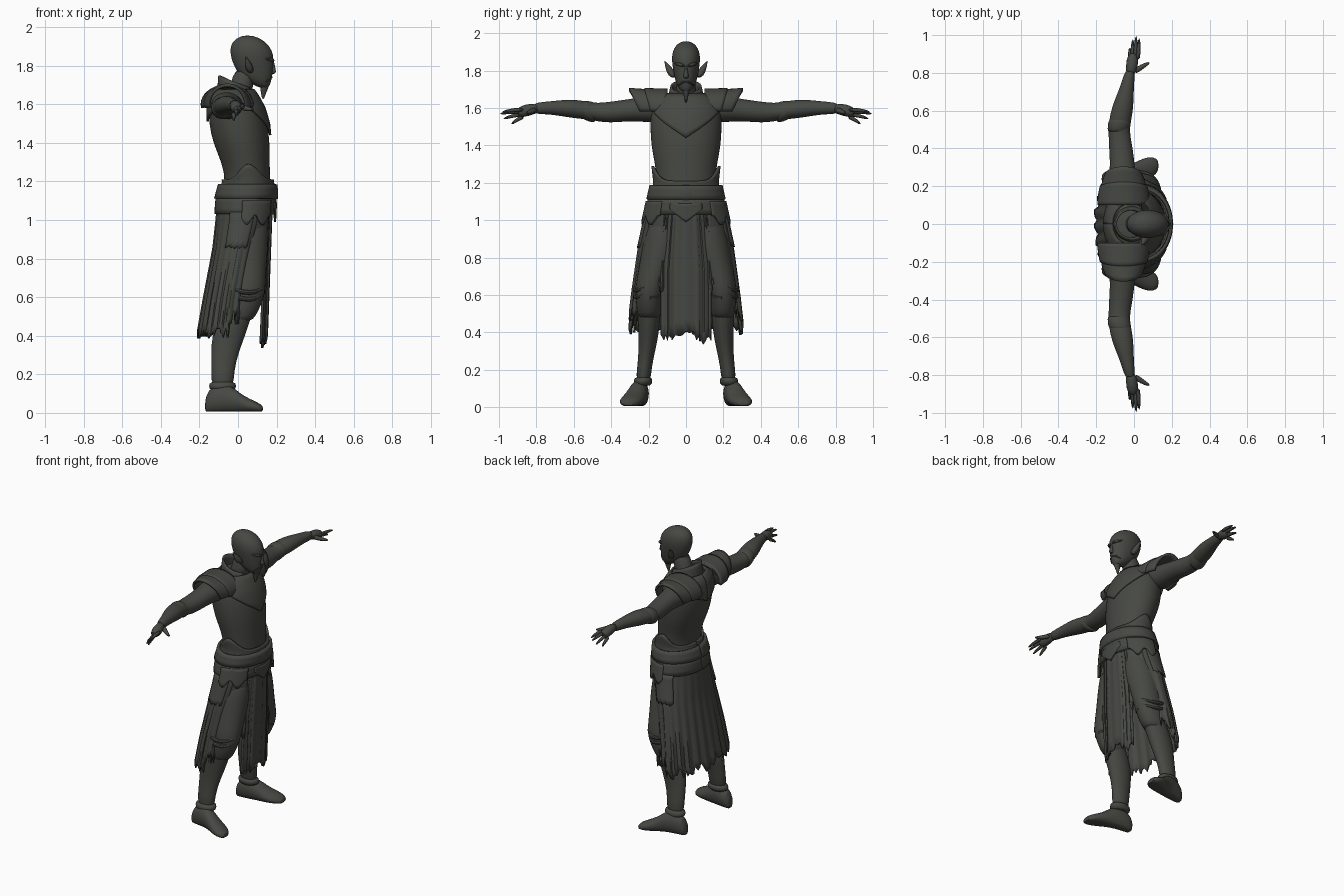
import bpy, bmesh, math, random
from mathutils import Vector

if "Cube" in bpy.data.objects:
    bpy.data.objects.remove(bpy.data.objects["Cube"])

random.seed(4)
TAU = math.tau
mat = bpy.data.materials.new("dark grey cloth")
mat.diffuse_color = (0.062, 0.065, 0.055, 1)
mat.use_nodes = True
mat.node_tree.nodes["Principled BSDF"].inputs["Base Color"].default_value = mat.diffuse_color


def finish(name, bm, mirror=False, thick=0.0, subsurf=0, angle=40):
    bmesh.ops.recalc_face_normals(bm, faces=bm.faces)
    me = bpy.data.meshes.new(name)
    bm.to_mesh(me)
    bm.free()
    me.materials.append(mat)
    ob = bpy.data.objects.new(name, me)
    bpy.context.collection.objects.link(ob)
    bpy.ops.object.select_all(action='DESELECT')
    bpy.context.view_layer.objects.active = ob
    ob.select_set(True)
    bpy.ops.object.shade_smooth_by_angle(angle=math.radians(angle))
    if thick:
        s = ob.modifiers.new("thickness", 'SOLIDIFY')
        s.thickness, s.offset = thick, 0
    if subsurf:
        ob.modifiers.new("smooth", 'SUBSURF').levels = subsurf
        ob.modifiers["smooth"].render_levels = subsurf
    if mirror:
        m = ob.modifiers.new("mirror", 'MIRROR')
        m.use_axis = (False, True, False)
    return ob


def skin(bm, rings):
    """Bridge closed rings of points and cap both ends."""
    vs = [[bm.verts.new(p) for p in r] for r in rings]
    n = len(vs[0])
    for a, b in zip(vs, vs[1:]):
        for i in range(n):
            bm.faces.new((a[i], a[(i + 1) % n], b[(i + 1) % n], b[i]))
    bm.faces.new(vs[0])
    bm.faces.new(vs[-1])


def loft(name, rows, axis='z', n=16, **kw):
    """Rows are (x, y, z, half_x, half_other) ellipses across the axis."""
    rings = []
    for x, y, z, a, b in rows:
        cs = [(math.cos(TAU * i / n) * a, math.sin(TAU * i / n) * b) for i in range(n)]
        rings.append([(x + c, y + s, z) if axis == 'z' else (x + c, y, z + s) for c, s in cs])
    bm = bmesh.new()
    skin(bm, rings)
    return finish(name, bm, **{"subsurf": 1, **kw})


def limb(bm, pts, radii, n=8):
    """Round tapered tube through points."""
    rings = []
    pts = [Vector(p) for p in pts]
    for k, (p, r) in enumerate(zip(pts, radii)):
        d = pts[min(k + 1, len(pts) - 1)] - pts[max(k - 1, 0)]
        q = d.to_track_quat('Z', 'Y')
        rings.append([p + q @ Vector((math.cos(TAU * i / n) * r, math.sin(TAU * i / n) * r, 0)) for i in range(n)])
    skin(bm, rings)


def sheet(name, f, nu, nv, **kw):
    """Open grid from f(u, v), both 0..1."""
    bm = bmesh.new()
    g = [[bm.verts.new(f(i / nu, j / nv)) for i in range(nu + 1)] for j in range(nv + 1)]
    for j in range(nv):
        for i in range(nu):
            bm.faces.new((g[j][i], g[j][i + 1], g[j + 1][i + 1], g[j + 1][i]))
    return finish(name, bm, **{"thick": 0.012, **kw})


# Body profile: z, centre x, half depth, half width
BODY = [(0.92, 0.035, .125, .20), (1.0, .035, .13, .20), (1.1, .04, .13, .178), (1.2, .052, .115, .155),
        (1.3, .04, .125, .166), (1.4, .017, .148, .188), (1.5, .002, .153, .192),
        (1.58, -.01, .142, .19), (1.64, -.02, .12, .165), (1.69, -.015, .08, .08)]
# Coat tail profile flaring to the back
COAT = [(.36, -.075, .135, .305), (.6, -.045, .125, .28), (.85, .0, .125, .245), (1.0, .03, .14, .212), (1.15, .04, .14, .185)]


def at(prof, z):
    z = min(max(z, prof[0][0]), prof[-1][0])
    for p, q in zip(prof, prof[1:]):
        if z <= q[0]:
            t = (z - p[0]) / (q[0] - p[0])
            return [p[k] + (q[k] - p[k]) * t for k in (1, 2, 3)]


def wrap(name, prof, a0, a1, top, bottom, off, nu=48, nv=6, fold=0, **kw):
    """Sheet hugging a profile between two angles; 0 faces forward, degrees."""
    def f(u, v):
        a = a0 + (a1 - a0) * u
        lo, hi = bottom(a), top(a)
        z = hi + (lo - hi) * v
        cx, rx, ry = at(prof, z)
        o = off + fold * v * math.sin(a * .42)
        r = math.radians(a)
        return (cx + (rx + o) * math.cos(r), (ry + o) * math.sin(r), z)
    return sheet(name, f, nu, nv, **kw)


def flat(h):
    return lambda a: h


# Torso
loft("torso", [(c, 0, z, a, b) for z, c, a, b in BODY], n=28)
wrap("chest_mantle", BODY, -180, 180, flat(1.675),
     lambda a: 1.61 - .17 * max(0, 1 - abs(a) / 75) - .1 * max(0, 1 - (180 - abs(a)) / 70), .006, nu=72, nv=8)
wrap("waist_wrap", BODY, -180, 180, lambda a: 1.21 + .08 * math.exp(-((abs(a) - 85) / 28) ** 2), flat(1.14), .014, nu=72)

# Belt, buckle and hip bands
for nm, z0, z1, o in (("belt", 1.11, 1.185, .026), ("hip_band", 1.03, 1.12, .018)):
    wrap(nm, BODY, -180, 180, flat(z1), flat(z0), o, nu=64, nv=3, thick=.022)
loft("buckle", [(.188, 0, 1.105, .012, .03), (.193, 0, 1.12, .016, .05),
                (.193, 0, 1.17, .016, .05), (.188, 0, 1.19, .01, .03)], n=12)
wrap("front_point", BODY, -24, 24, flat(1.09), lambda a: .99 + abs(a) * .003, .027, nu=12)
for s in (-1, 1):
    wrap("hip_tab", BODY, s * 38, s * 96, flat(1.1),
         lambda a: 1.0 + .025 * math.sin(abs(a) * .2), .03, nu=16, thick=.016)
    wrap("hip_pouch_flap", COAT, s * 72, s * 118, flat(1.04), lambda a: .85 + (a % 11) * .002, .012, nu=12)


# Shoulder pads
def pad(u, v, grow=0.0):
    t = math.radians(-100 + 200 * u)
    w = 1 - .25 * v * v
    y = .10 + .205 * v - .05 * v * (1 - math.cos(t))
    return (-.055 + (.125 * w + grow) * math.sin(t), y, 1.6 + (.09 + .01 * v * v + grow) * math.cos(t))


sheet("shoulder_pad", pad, 20, 8, mirror=True, thick=.016)
sheet("shoulder_underpad", lambda u, v: pad(u, v * .6, .008), 20, 6, mirror=True)


# Collar, high at the back and open at the front
def collar(u, v):
    a = math.radians(28 + 304 * u)
    c = math.cos(a)
    top = 1.715 - .035 * c
    r = .095 - .018 * v
    return (-.005 + r * 1.05 * c - .01 * v, r * math.sin(a), 1.64 + (top - 1.64) * v)


sheet("collar", collar, 28, 4)
loft("neck", [(.0, 0, 1.62, .07, .065), (.02, 0, 1.7, .058, .052), (.04, 0, 1.79, .06, .052)])

# Head and face
loft("head", [(.135, 0, 1.685, .022, .018), (.12, 0, 1.705, .048, .04), (.098, 0, 1.74, .08, .056),
              (.085, 0, 1.78, .098, .065), (.076, 0, 1.83, .11, .074), (.07, 0, 1.87, .112, .077),
              (.06, 0, 1.91, .098, .07), (.053, 0, 1.94, .067, .05), (.05, 0, 1.957, .025, .02)], n=20, subsurf=2)
loft("nose", [(.18, 0, 1.757, .012, .012), (.183, 0, 1.768, .017, .016),
              (.178, 0, 1.8, .014, .009), (.174, 0, 1.835, .01, .008)], n=10)
loft("beard", [(.13, 0, 1.625, .005, .004), (.132, 0, 1.66, .014, .01),
               (.137, 0, 1.69, .025, .022), (.142, 0, 1.72, .022, .025)], n=10)
bm = bmesh.new()
limb(bm, [(.185, .006, 1.825), (.176, .035, 1.832), (.14, .062, 1.84)], [.008, .012, .006])
limb(bm, [(.178, .0, 1.742), (.165, .028, 1.735), (.14, .045, 1.715)], [.007, .007, .003])
finish("brow_and_moustache", bm, mirror=True, subsurf=1)
bm = bmesh.new()
limb(bm, [(.07, .058, 1.765), (.06, .078, 1.785), (.05, .094, 1.812), (.04, .115, 1.853)], [.012, .024, .018, .002])
finish("ear", bm, mirror=True, subsurf=1)

# Arms
loft("arm", [(-.055, .13, 1.59, .09, .075), (-.06, .2, 1.595, .085, .072), (-.06, .28, 1.59, .068, .062),
             (-.065, .36, 1.582, .065, .058), (-.073, .43, 1.575, .062, .056), (-.08, .5, 1.58, .056, .046),
             (-.073, .55, 1.59, .06, .05), (-.06, .62, 1.597, .058, .05), (-.045, .69, 1.6, .044, .04),
             (-.03, .76, 1.6, .032, .033), (-.02, .82, 1.597, .027, .03)], axis='y', mirror=True)
loft("forearm_wrap", [(-.085, .48, 1.575, .05, .05), (-.082, .5, 1.577, .06, .058),
                      (-.076, .54, 1.588, .064, .053), (-.07, .57, 1.593, .05, .045)], axis='y', mirror=True)
bm = bmesh.new()
limb(bm, [(-.02, .79, 1.598), (-.012, .83, 1.593), (-.008, .87, 1.582), (-.004, .905, 1.572)], [.026, .031, .034, .02], 12)
for x0, z0, tip in ((.02, 1.59, (.028, .985, 1.578)), (.005, 1.58, (.012, .998, 1.568)),
                    (-.01, 1.568, (-.006, .98, 1.54)), (-.022, 1.556, (-.022, .935, 1.512))):
    base, end = Vector((x0, .865, z0)), Vector(tip)
    limb(bm, [base, base.lerp(end, .5) + Vector((0, 0, .006)), end], [.014, .0115, .006])
limb(bm, [(0, .805, 1.592), (.03, .825, 1.582), (.058, .842, 1.575), (.083, .855, 1.572)], [.016, .016, .012, .006])
finish("hand", bm, mirror=True, subsurf=1)

# Legs: baggy trousers, shins and shoes
loft("trouser_leg", [(.035, .09, 1.04, .12, .09), (.035, .11, .95, .125, .11), (.04, .13, .85, .118, .108),
                     (.042, .155, .76, .108, .096), (.045, .182, .68, .1, .085), (.042, .193, .62, .1, .078),
                     (.03, .197, .56, .092, .072), (.005, .197, .5, .088, .064), (-.01, .198, .47, .075, .056)], mirror=True)
loft("shin", [(.01, .196, .56, .08, .066), (-.02, .197, .48, .085, .061), (-.05, .2, .4, .088, .056),
              (-.068, .207, .31, .072, .046), (-.08, .222, .22, .06, .039), (-.08, .23, .12, .06, .042)], mirror=True)
bm = bmesh.new()
for zz, rr in ((.635, .1), (.6, .094)):
    limb(bm, [(.045 - .02 + rr * math.cos(t * TAU / 16), .194 + rr * .8 * math.sin(t * TAU / 16),
               zz + .012 * math.cos(t)) for t in range(17)], [.012] * 17)
finish("knee_folds", bm, mirror=True)


def shoe(name, rows, **kw):
    """Lengthwise ellipses with a flattened underside, angled outward."""
    rings = []
    for x, y, top, w in rows:
        h = top / 2
        rings.append([(x, y + w * math.cos(TAU * i / 14), max(.006, h + h * 1.05 * math.sin(TAU * i / 14))) for i in range(14)])
    bm = bmesh.new()
    skin(bm, rings)
    return finish(name, bm, mirror=True, subsurf=1, **kw)


shoe("shoe", [(-.172, .238, .06, .022), (-.155, .24, .12, .04), (-.1, .245, .15, .05), (-.04, .255, .145, .052),
              (.01, .272, .1, .058), (.06, .29, .072, .064), (.1, .302, .055, .056), (.132, .31, .035, .028)])
loft("ankle_cuff", [(-.08, .232, .11, .064, .048), (-.08, .23, .14, .075, .052), (-.08, .228, .165, .066, .046)], mirror=True)


# Ragged cloth
def ragged(low, amp):
    vals = [random.random() for _ in range(97)]
    return lambda a: low + amp * vals[int(abs(a) * 7.3) % 97] ** 1.5


wrap("coat_tail", COAT, 82, 278, flat(1.1), ragged(.385, .07), .0, nu=56, nv=14, fold=.008)
for s in (-1, 1):
    wrap("side_strip", COAT, s * 62, s * 90, flat(1.08), ragged(.46, .09), .006, nu=10, nv=10, fold=.005)
    wrap("thigh_panel", BODY, s * 34, s * 70, flat(1.06), lambda a: .93, .012, nu=10)


def loin(y0, y1, x_top, x_bot, z_top, low):
    hem = [low + random.random() * .06 for _ in range(9)]

    def f(u, v):
        k = .75 + .25 * min(1, v * 2)
        y = (y0 + (y1 - y0) * u) * k
        z = z_top + (hem[round(u * 8)] - z_top) * v
        return (x_top + (x_bot - x_top) * v - y * y * 1.2 + .004 * math.sin(u * 14), y, z)
    return f


sheet("loincloth_middle", loin(-.075, .075, .172, .147, 1.08, .35), 8, 10)
for s in (-1, 1):
    sheet("loincloth_side", loin(s * .065, s * .135, .168, .138, 1.08, .335), 8, 10)
    sheet("loincloth_outer_strip", loin(s * .12, s * .165, .165, .15, 1.06, .6), 8, 8)
